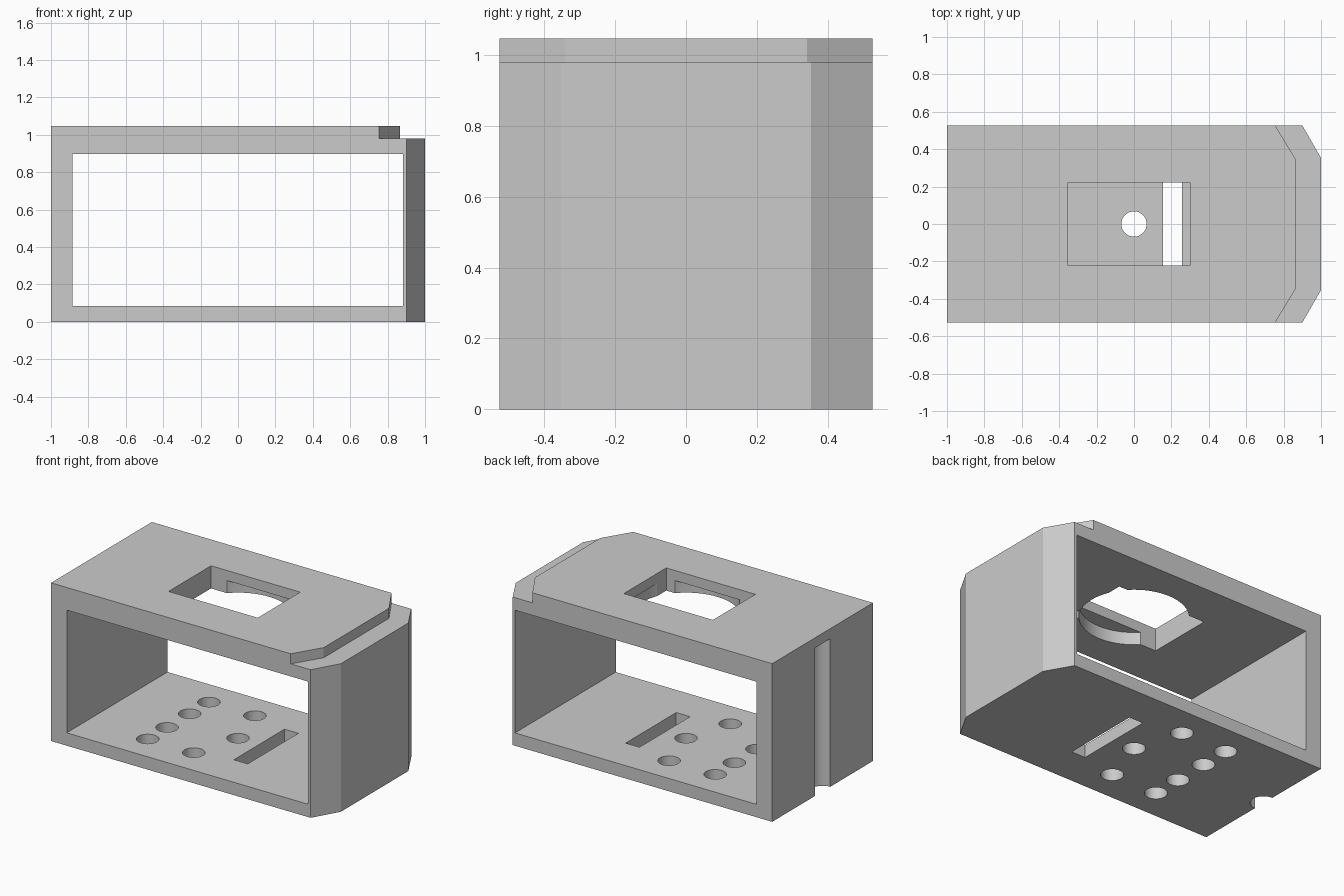
import bpy, bmesh, math

cube = bpy.data.objects.get("Cube")
if cube:
    bpy.data.objects.remove(cube, do_unlink=True)

grey = bpy.data.materials.new("plain_grey")
grey.use_nodes = True
colour = (0.6, 0.6, 0.6, 1)
grey.diffuse_color = colour
grey.node_tree.nodes["Principled BSDF"].inputs["Base Color"].default_value = colour


def prism(name, outline, z0, z1):
    """Extrude a closed xy outline from z0 up to z1."""
    bm = bmesh.new()
    face = bm.faces.new([bm.verts.new((x, y, z0)) for x, y in outline])
    out = bmesh.ops.extrude_face_region(bm, geom=[face])
    top = [v for v in out["geom"] if isinstance(v, bmesh.types.BMVert)]
    bmesh.ops.translate(bm, verts=top, vec=(0, 0, z1 - z0))
    bmesh.ops.recalc_face_normals(bm, faces=bm.faces)
    mesh = bpy.data.meshes.new(name)
    bm.to_mesh(mesh)
    bm.free()
    mesh.materials.append(grey)
    obj = bpy.data.objects.new(name, mesh)
    bpy.context.collection.objects.link(obj)
    return obj


def box(name, x0, x1, half_y, z0, z1):
    return prism(name, [(x0, -half_y), (x1, -half_y), (x1, half_y), (x0, half_y)], z0, z1)


def cylinder(name, x, y, r, z0, z1, sides=48):
    angles = [2 * math.pi * i / sides for i in range(sides)]
    return prism(name, [(x + r * math.cos(a), y + r * math.sin(a)) for a in angles], z0, z1)


def clipped(shoulder, tip, half_tip):
    """Rectangle with its two +x corners clipped."""
    return [(-1, -HALF), (shoulder, -HALF), (tip, -half_tip),
            (tip, half_tip), (shoulder, HALF), (-1, HALF)]


def combine(obj, tool, operation):
    bpy.ops.object.select_all(action="DESELECT")
    bpy.context.view_layer.objects.active = obj
    obj.select_set(True)
    mod = obj.modifiers.new(operation.lower(), "BOOLEAN")
    mod.operation = operation
    mod.solver = "EXACT"
    mod.object = tool
    bpy.ops.object.modifier_apply(modifier=mod.name)
    bpy.data.objects.remove(tool, do_unlink=True)


HALF = 0.527
STEP = 0.98

# Frame body with the raised top plate joined on
frame = prism("housing_frame", clipped(0.9, 1, 0.353), 0, STEP)
combine(frame, prism("top_plate", clipped(0.755, 0.867, 0.342), 0.94, 1.047), "UNION")

# Through opening, top window, round recess under it, floor slot, end groove
cutters = [
    box("opening", -0.885, 0.883, 1, 0.085, 0.897),
    box("top_window", -0.353, 0.3, 0.222, 0.8, 1.2),
    cylinder("round_recess", 0, 0, 0.325, 0.8, STEP, 64),
    box("floor_slot", 0.155, 0.257, 0.265, -0.1, 0.2),
    cylinder("end_groove", -1, 0, 0.08, -0.1, STEP),
]

# Floor holes
holes = [(0, 0)]
for side in (-1, 1):
    holes += [(-0.1, side * 0.32), (-0.437, side * 0.32), (-0.437, side * 0.118)]
cutters += [cylinder("floor_hole", x, y, 0.068, -0.1, 0.2, 32) for x, y in holes]

for cutter in cutters:
    combine(frame, cutter, "DIFFERENCE")

bpy.ops.object.shade_smooth_by_angle(angle=math.radians(25))
